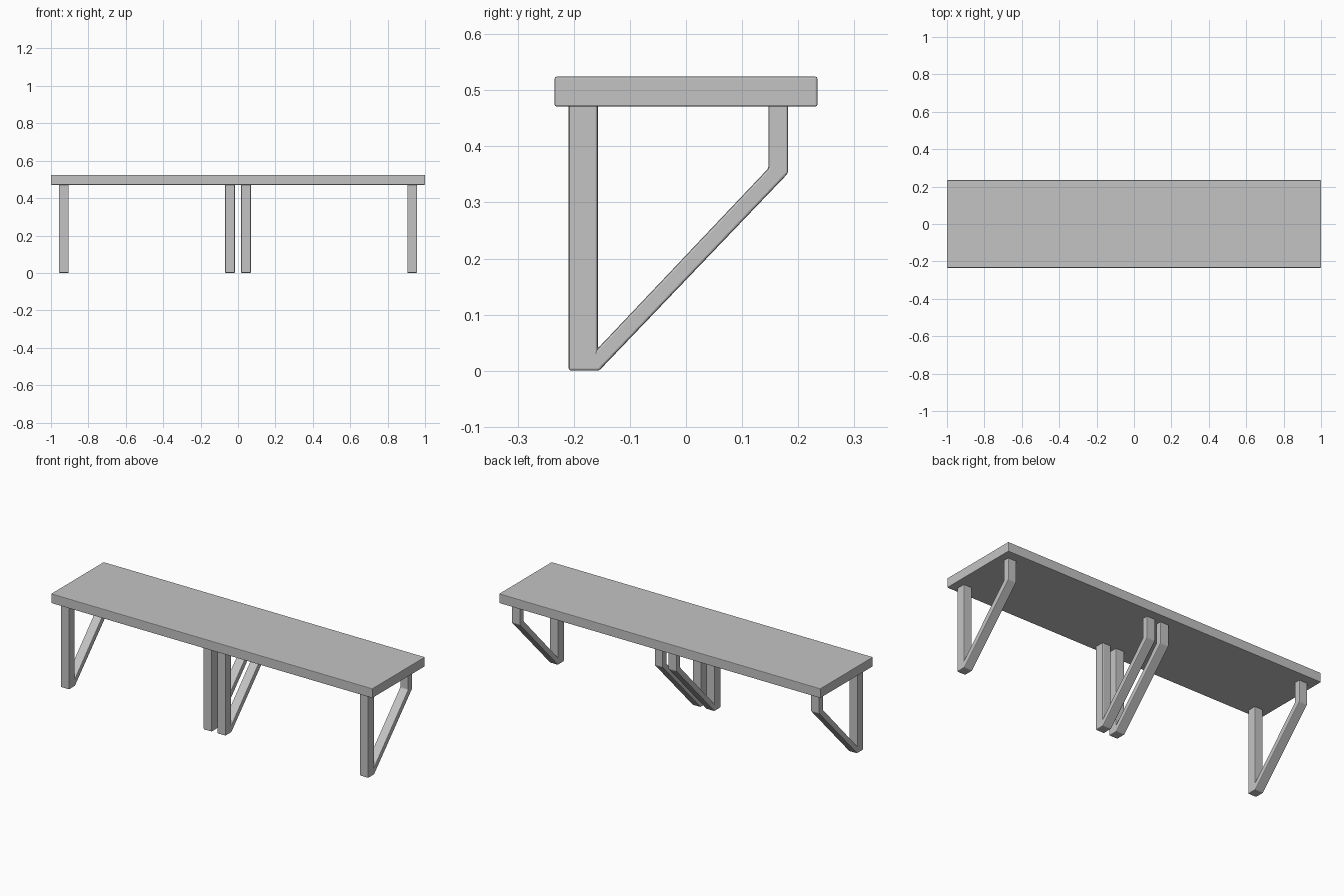
import bpy
import bmesh

cube = bpy.data.objects.get("Cube")
if cube:
    bpy.data.objects.remove(cube, do_unlink=True)

grey = bpy.data.materials.new("plain grey")
grey.use_nodes = True
grey.diffuse_color = (0.55, 0.55, 0.55, 1)
grey.node_tree.nodes["Principled BSDF"].inputs["Base Color"].default_value = grey.diffuse_color


def extrude_profile(name, profile, x_center, width, bevel):
    """Extrude a (y, z) outline along x and round its edges."""
    bm = bmesh.new()
    face = bm.faces.new([bm.verts.new((x_center - width / 2, y, z)) for y, z in profile])
    result = bmesh.ops.extrude_face_region(bm, geom=[face])
    moved = [v for v in result["geom"] if isinstance(v, bmesh.types.BMVert)]
    bmesh.ops.translate(bm, verts=moved, vec=(width, 0, 0))
    bmesh.ops.recalc_face_normals(bm, faces=bm.faces)
    mesh = bpy.data.meshes.new(name)
    bm.to_mesh(mesh)
    bm.free()
    mesh.materials.append(grey)
    obj = bpy.data.objects.new(name, mesh)
    bpy.context.collection.objects.link(obj)
    mod = obj.modifiers.new("rounded edges", "BEVEL")
    mod.width = bevel
    mod.segments = 2
    mod.limit_method = "ANGLE"
    return obj


# Bench top
UNDERSIDE, TOP, HALF_DEPTH = 0.471, 0.524, 0.234
extrude_profile(
    "bench_top",
    [(-HALF_DEPTH, UNDERSIDE), (HALF_DEPTH, UNDERSIDE), (HALF_DEPTH, TOP), (-HALF_DEPTH, TOP)],
    0, 2.0, 0.003)

# Support frames: upright front leg, diagonal brace and short back post in one piece
JOINT = UNDERSIDE + 0.01
frame = [
    (-0.209, JOINT), (-0.209, 0), (-0.155, 0), (0.182, 0.352), (0.182, JOINT),
    (0.147, JOINT), (0.147, 0.361), (-0.157, 0.04), (-0.157, JOINT),
]
for side, sign in (("left", 1), ("right", -1)):
    for place, x in (("outer", 0.931), ("inner", 0.043)):
        extrude_profile(f"{side}_{place}_support_frame", frame, sign * x, 0.052, 0.004)
